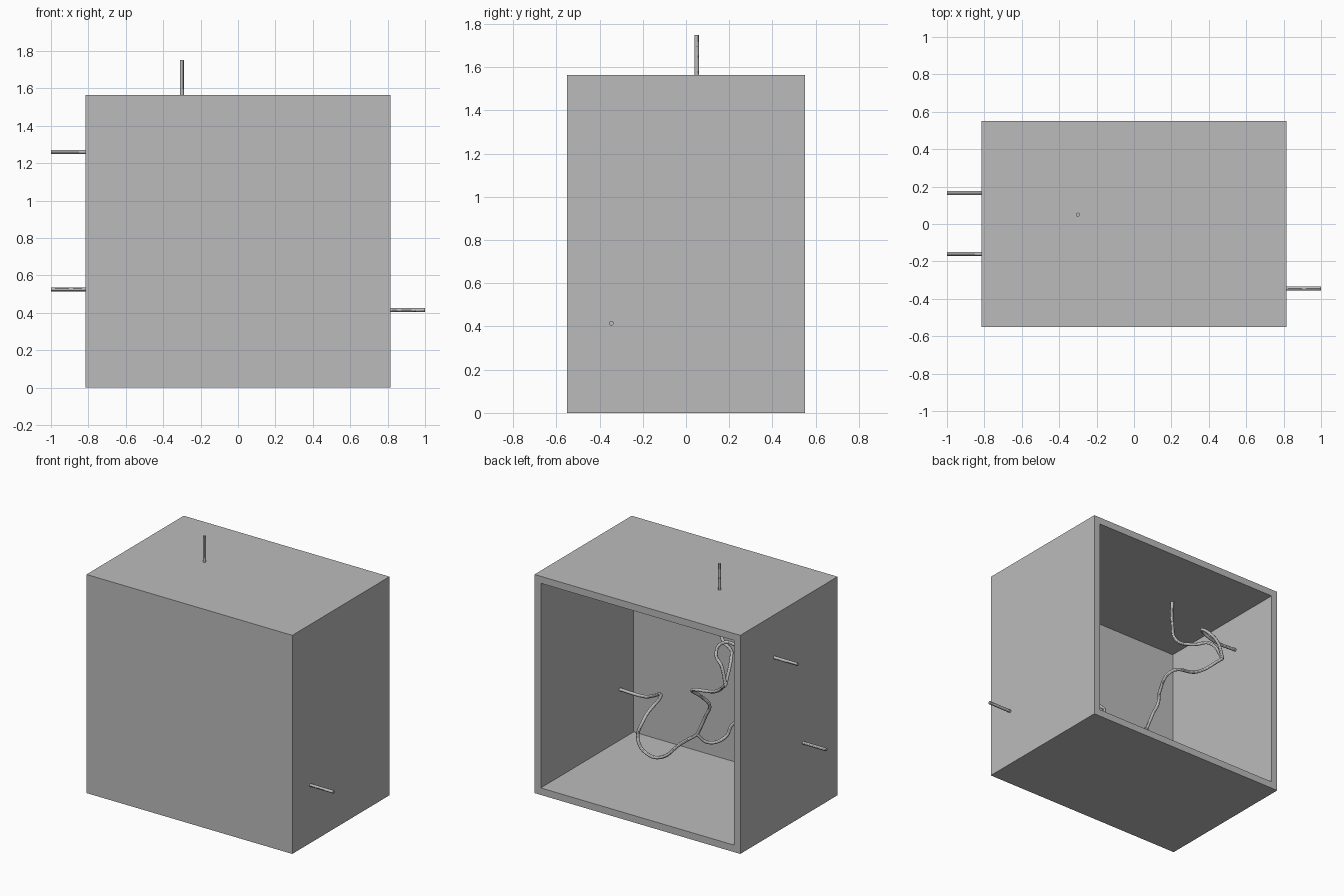
import bpy
import bmesh

cube = bpy.data.objects.get("Cube")
if cube:
    bpy.data.objects.remove(cube, do_unlink=True)

WIDTH, DEPTH, HEIGHT, WALL = 1.63, 1.1, 1.565, 0.05
PIPE_RADIUS = 0.011

grey = bpy.data.materials.new("plain grey")
grey.use_nodes = True
colour = (0.5, 0.5, 0.5, 1)
grey.diffuse_color = colour
grey.node_tree.nodes["Principled BSDF"].inputs["Base Color"].default_value = colour


def make_housing():
    """Box with an even wall thickness, open at the back."""
    bm = bmesh.new()
    bmesh.ops.create_cube(bm, size=1)
    bmesh.ops.scale(bm, vec=(WIDTH, DEPTH, HEIGHT), verts=bm.verts)
    bmesh.ops.translate(bm, vec=(0, 0, HEIGHT / 2), verts=bm.verts)
    bm.normal_update()
    back = max(bm.faces, key=lambda f: f.normal.y)
    bmesh.ops.inset_region(bm, faces=[back], thickness=WALL, use_even_offset=True)
    floor = bmesh.ops.extrude_discrete_faces(bm, faces=[back])["faces"]
    bmesh.ops.translate(bm, vec=(0, WALL - DEPTH, 0), verts=floor[0].verts)
    bmesh.ops.recalc_face_normals(bm, faces=bm.faces)
    mesh = bpy.data.meshes.new("housing")
    bm.to_mesh(mesh)
    bm.free()
    mesh.materials.append(grey)
    bpy.context.collection.objects.link(bpy.data.objects.new("housing", mesh))


def make_pipe(name, points):
    """Round pipe along a smooth path, converted to a mesh."""
    curve = bpy.data.curves.new(name, "CURVE")
    curve.dimensions = "3D"
    curve.bevel_depth = PIPE_RADIUS
    curve.bevel_resolution = 4
    curve.resolution_u = 8
    curve.use_fill_caps = True
    spline = curve.splines.new("BEZIER")
    spline.bezier_points.add(len(points) - 1)
    for bez, co in zip(spline.bezier_points, points):
        bez.co = co
        bez.handle_left_type = bez.handle_right_type = "AUTO"
    curve.materials.append(grey)
    pipe = bpy.data.objects.new(name, curve)
    bpy.context.collection.objects.link(pipe)
    bpy.ops.object.select_all(action="DESELECT")
    pipe.select_set(True)
    bpy.context.view_layer.objects.active = pipe
    bpy.ops.object.convert(target="MESH")
    bpy.ops.object.shade_smooth_by_angle()


make_housing()

# Two junctions where the pipes meet
upper_joint = (-0.53, 0.31, 1.04)
lower_joint = (-0.1, 0.016, 0.46)

make_pipe("top_pipe", [
    (-0.3, 0.05, 1.75), (-0.3, 0.05, 1.55), (-0.3, 0.05, 1.34),
    (-0.33, 0.06, 1.22), (-0.43, 0.115, 1.2), (-0.5, 0.2, 1.2), upper_joint])

make_pipe("upper_right_pipe", [
    (-1, 0.165, 1.26), (-0.8, 0.165, 1.26), (-0.565, 0.165, 1.26),
    (-0.43, 0.207, 1.275), (-0.434, 0.279, 1.22), (-0.49, 0.3, 1.165), upper_joint])

make_pipe("connecting_pipe", [
    upper_joint, (-0.38, 0.22, 0.92), (-0.175, 0.181, 0.86),
    (-0.178, 0.061, 0.76), (-0.2, 0.02, 0.7), (-0.16, 0.01, 0.6), lower_joint])

make_pipe("lower_right_pipe", [
    (-1, -0.16, 0.525), (-0.8, -0.16, 0.525), (-0.565, -0.16, 0.525),
    (-0.4, -0.17, 0.56), (-0.27, -0.15, 0.52), (-0.24, -0.1, 0.433),
    (-0.16, -0.02, 0.406), lower_joint])

make_pipe("left_pipe", [
    (1, -0.345, 0.415), (0.8, -0.345, 0.415), (0.565, -0.345, 0.415),
    (0.48, -0.3, 0.46), (0.34, -0.2, 0.535), (0.31, 0.04, 0.46),
    (0.325, 0.08, 0.337), (0.24, 0.09, 0.256), (0.135, 0.08, 0.26),
    (0.02, 0.04, 0.367), lower_joint])
